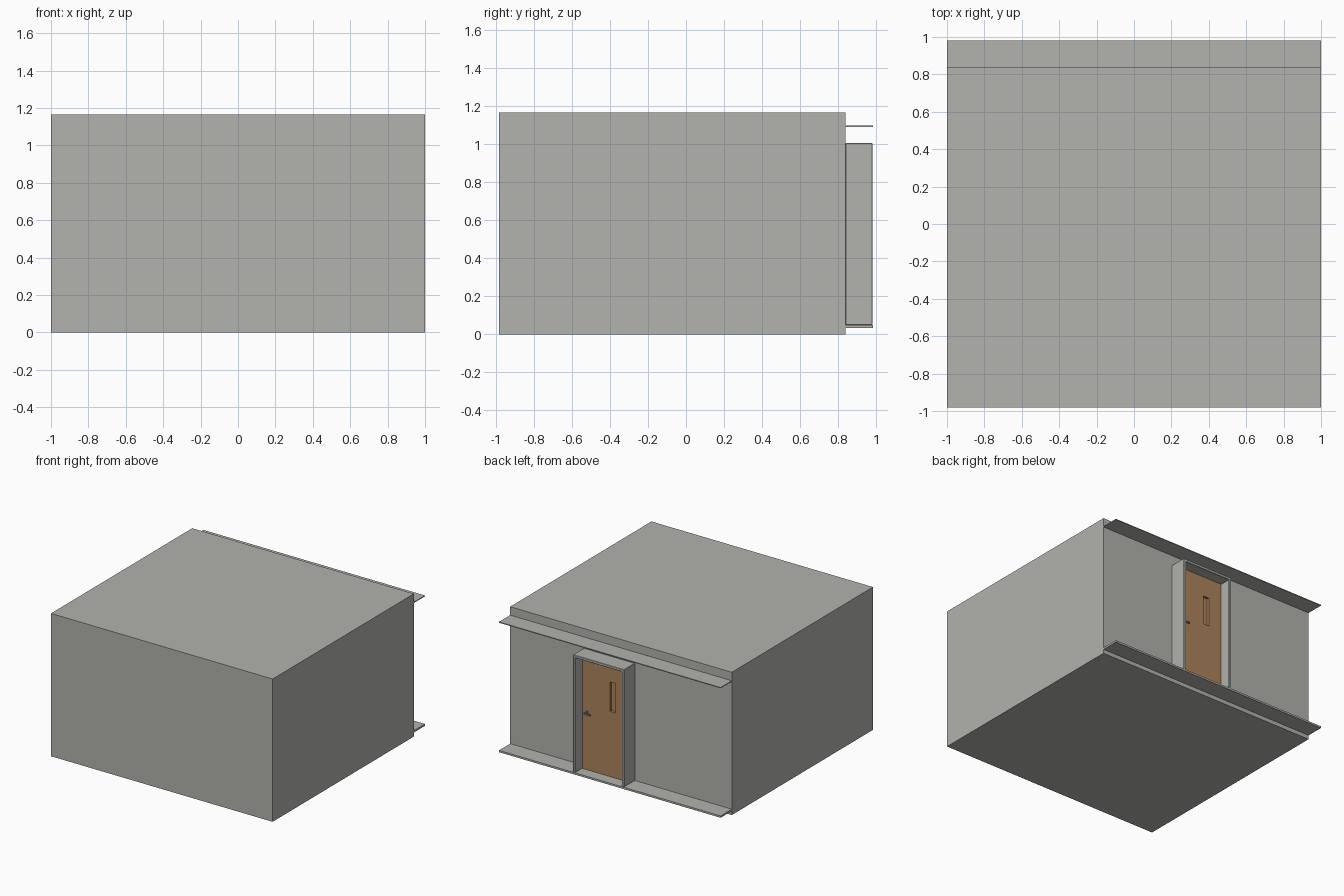
import bpy
import bmesh
import math
from mathutils import Vector

cube = bpy.data.objects.get("Cube")
if cube:
    bpy.data.objects.remove(cube, do_unlink=True)


def material(name, rgb):
    m = bpy.data.materials.new(name)
    m.use_nodes = True
    m.diffuse_color = (*rgb, 1)
    m.node_tree.nodes["Principled BSDF"].inputs["Base Color"].default_value = (*rgb, 1)
    return m


concrete = material("warm grey", (0.445, 0.445, 0.418))
wood = material("door brown", (0.42, 0.23, 0.107))
metal = material("handle grey", (0.25, 0.25, 0.24))


def finish(name, bm, mat):
    mesh = bpy.data.meshes.new(name)
    bmesh.ops.recalc_face_normals(bm, faces=bm.faces)
    bm.to_mesh(mesh)
    bm.free()
    mesh.materials.append(mat)
    obj = bpy.data.objects.new(name, mesh)
    bpy.context.collection.objects.link(obj)
    return obj


def box_mesh(low, high):
    low, high = Vector(low), Vector(high)
    bm = bmesh.new()
    bmesh.ops.create_cube(bm, size=1)
    bmesh.ops.scale(bm, vec=high - low, verts=bm.verts)
    bmesh.ops.translate(bm, vec=(low + high) / 2, verts=bm.verts)
    return bm


def box(name, low, high, mat=concrete):
    return finish(name, box_mesh(low, high), mat)


WALL, EDGE = 0.838, 0.982      # rear wall plane and outermost edge
LEFT, RIGHT = 0.335, -0.127    # outer sides of the door frame
SILL, HEAD = 0.048, 1.005      # door frame bottom and top
T = 0.022                      # frame thickness
DOOR_Y = 0.887                 # outer surface of the door

# Main block with the long sill and canopy on its rear wall
box("building_block", (-1, -EDGE, 0), (1, WALL, 1.165))
box("walkway_sill", (-1, WALL, 0.033), (1, EDGE, SILL))
box("canopy", (-1, WALL, 1.089), (1, EDGE, 1.096))

# Projecting door frame, one upside-down U shape
outline = [(LEFT, SILL), (LEFT, HEAD), (RIGHT, HEAD), (RIGHT, SILL),
           (RIGHT + T, SILL), (RIGHT + T, HEAD - T),
           (LEFT - T, HEAD - T), (LEFT - T, SILL)]
bm = bmesh.new()
face = bm.faces.new([bm.verts.new((x, WALL, z)) for x, z in outline])
swept = bmesh.ops.extrude_face_region(bm, geom=[face])["geom"]
bmesh.ops.translate(bm, vec=(0, EDGE - 0.003 - WALL, 0),
                    verts=[v for v in swept if isinstance(v, bmesh.types.BMVert)])
frame = finish("door_frame", bm, concrete)
bevel = frame.modifiers.new("softened edges", "BEVEL")
bevel.width = 0.003
bevel.segments = 1

# Door leaf with a narrow sunken window panel
bm = box_mesh((RIGHT + T, WALL, SILL), (LEFT - T, DOOR_Y, HEAD - T))
win_low, win_high = Vector((0.013, 0, 0.58)), Vector((0.065, 0, 0.82))
for corner in (win_low, win_high):
    for normal in ((1, 0, 0), (0, 0, 1)):
        bmesh.ops.bisect_plane(bm, geom=bm.verts[:] + bm.edges[:] + bm.faces[:],
                               plane_co=corner, plane_no=normal)
middle = (win_low + win_high) / 2
middle.y = DOOR_Y
pane = min(bm.faces, key=lambda f: (f.calc_center_median() - middle).length)
sunk = bmesh.ops.extrude_discrete_faces(bm, faces=[pane])["faces"][0]
bmesh.ops.translate(bm, vec=(0, -0.022, 0), verts=sunk.verts)
finish("door", bm, wood)

# Lever handle: round rose, spindle and lever
for name, radius, depth in (("handle_rose", 0.014, 0.006), ("handle_spindle", 0.006, 0.03)):
    bpy.ops.mesh.primitive_cylinder_add(vertices=16, radius=radius, depth=depth,
                                        location=(0.275, DOOR_Y + depth / 2, 0.515),
                                        rotation=(math.pi / 2, 0, 0))
    part = bpy.context.object
    part.name = name
    part.data.materials.append(metal)
    bpy.ops.object.shade_smooth_by_angle()
box("handle_lever", (0.225, DOOR_Y + 0.024, 0.509), (0.281, DOOR_Y + 0.034, 0.521), metal)
